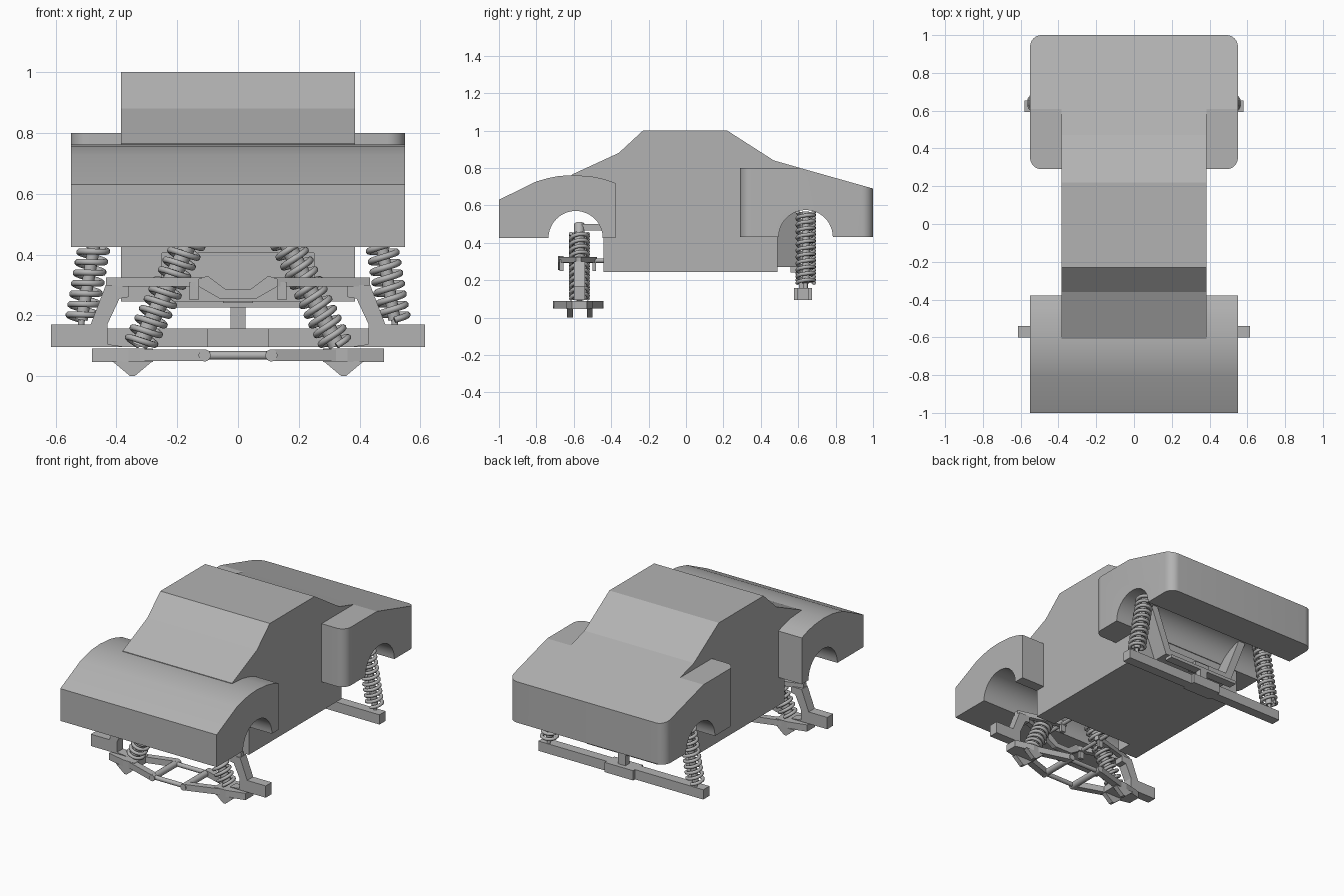
import bpy, bmesh, math
from mathutils import Vector

old = bpy.data.objects.get("Cube")
if old:
    bpy.data.objects.remove(old, do_unlink=True)

grey = bpy.data.materials.new("plain grey")
grey.use_nodes = True
GREY = (0.45, 0.45, 0.45, 1)
grey.diffuse_color = GREY
grey.node_tree.nodes["Principled BSDF"].inputs["Base Color"].default_value = GREY


def finish(name, bm, angle=None):
    bmesh.ops.recalc_face_normals(bm, faces=bm.faces)
    mesh = bpy.data.meshes.new(name)
    bm.to_mesh(mesh)
    bm.free()
    mesh.materials.append(grey)
    ob = bpy.data.objects.new(name, mesh)
    bpy.context.collection.objects.link(ob)
    if angle:
        bpy.ops.object.select_all(action='DESELECT')
        ob.select_set(True)
        bpy.context.view_layer.objects.active = ob
        bpy.ops.object.shade_smooth_by_angle(angle=math.radians(angle))
    return ob


def prism(name, outline, axis, lo, hi, angle=None, corner=0):
    """Extrude a 2D outline along axis 0 (y,z), 1 (x,z) or 2 (x,y)."""
    bm = bmesh.new()

    def point(p, d):
        v = list(p)
        v.insert(axis, d)
        return bm.verts.new(v)
    a = [point(p, lo) for p in outline]
    b = [point(p, hi) for p in outline]
    bm.faces.new(a)
    bm.faces.new(b)
    n = len(a)
    for i in range(n):
        bm.faces.new((a[i], a[(i + 1) % n], b[(i + 1) % n], b[i]))
    if corner:  # round the upright outer corners
        ys = [p[0] for p in outline]
        upright = [e for e in bm.edges
                   if all(abs(v.co.y - y) < 1e-4 for v in e.verts for y in [e.verts[0].co.y])
                   and any(abs(e.verts[0].co.y - y) < 1e-4 for y in (min(ys), max(ys)))
                   and abs(e.verts[0].co.x - e.verts[1].co.x) < 1e-4]
        bmesh.ops.bevel(bm, geom=upright, offset=corner, segments=8,
                        profile=0.5, affect='EDGES')
    return finish(name, bm, angle)


def box(name, x, y, z):
    return prism(name, [(x[0], y[0]), (x[1], y[0]), (x[1], y[1]), (x[0], y[1])], 2, *z)


def rod(name, p, q, r, sides=16):
    p, q = Vector(p), Vector(q)
    bm = bmesh.new()
    bmesh.ops.create_cone(bm, cap_ends=True, segments=sides, radius1=r, radius2=r,
                          depth=(q - p).length)
    turn = (q - p).to_track_quat('Z', 'Y').to_matrix().to_4x4()
    turn.translation = (p + q) / 2
    bm.transform(turn)
    return finish(name, bm, 40)


def beam(name, p, q, width, z):
    """Flat bar between two plan points."""
    p, q = Vector(p), Vector(q)
    s = (q - p).orthogonal().normalized() * width / 2
    return prism(name, [p + s, q + s, q - s, p - s], 2, *z)


def spring(name, p, q, radius, wire, turns):
    p, q = Vector(p), Vector(q)
    turn = (q - p).to_track_quat('Z', 'Y')
    curve = bpy.data.curves.new(name, 'CURVE')
    curve.dimensions = '3D'
    curve.bevel_depth = wire
    curve.bevel_resolution = 2
    curve.use_fill_caps = True
    line = curve.splines.new('POLY')
    steps = turns * 18
    line.points.add(steps)
    for i, pt in enumerate(line.points):
        a = math.tau * i / 18
        v = p + turn @ Vector((math.cos(a) * radius, math.sin(a) * radius,
                               (q - p).length * i / steps))
        pt.co = (*v, 1)
    tmp = bpy.data.objects.new(name + " path", curve)
    bpy.context.collection.objects.link(tmp)
    dg = bpy.context.evaluated_depsgraph_get()
    mesh = bpy.data.meshes.new_from_object(tmp.evaluated_get(dg))
    bpy.data.objects.remove(tmp, do_unlink=True)
    bm = bmesh.new()
    bm.from_mesh(mesh)
    bpy.data.meshes.remove(mesh)
    return finish(name, bm, 60)


def arch(cy, cz, r):
    """Wheel arch points, back to front."""
    return [(cy + r * math.cos(math.pi * i / 24), cz + r * math.sin(math.pi * i / 24))
            for i in range(25)]


# Body: front shell, rear shell and narrow cabin
hood = [(-1, 0.425), (-1, 0.63), (-0.8, 0.728), (-0.74, 0.745), (-0.68, 0.757),
        (-0.6, 0.762), (-0.5, 0.754), (-0.44, 0.741), (-0.378, 0.72), (-0.378, 0.425)]
prism("front_shell", hood + arch(-0.59, 0.425, 0.145), 0, -0.55, 0.55, 20)
tail = [(1, 0.43), (1, 0.69), (0.61, 0.8), (0.29, 0.8), (0.29, 0.43)]
prism("rear_shell", tail + arch(0.64, 0.43, 0.145)[::-1], 0, -0.55, 0.55, 15, corner=0.06)
cabin_top = [(-0.44, 0.405), (-0.44, 0.6), (-0.61, 0.7), (-0.61, 0.765), (-0.36, 0.88),
             (-0.23, 1), (0.22, 1), (0.47, 0.84), (0.61, 0.8), (0.6, 0.6),
             (0.49, 0.6), (0.49, 0.405)]
prism("cabin", cabin_top, 0, -0.385, 0.385)
# Lower tub with a notch at the front for the suspension
tub = [(-0.385, -0.44), (-0.25, -0.44), (-0.25, -0.34), (0.25, -0.34), (0.25, -0.44),
       (0.385, -0.44), (0.385, 0.49), (-0.385, 0.49)]
prism("lower_tub", tub, 2, 0.245, 0.405)

# Tapered U frame behind the tub
frame = [(-0.37, 0.58), (-0.25, 0.27), (0.25, 0.27), (0.37, 0.58),
         (0.32, 0.58), (0.215, 0.31), (-0.215, 0.31), (-0.32, 0.58)]
prism("rear_frame", frame, 1, 0.49, 0.595)

# Rear axle
box("rear_axle_beam", (-0.58, 0.58), (0.593, 0.655), (0.095, 0.157))
box("rear_axle_block", (-0.1, 0.1), (0.577, 0.674), (0.095, 0.157))
box("rear_axle_post", (-0.025, 0.025), (0.605, 0.645), (0.157, 0.23))
box("rear_cross_bar", (-0.25, 0.25), (0.59, 0.645), (0.225, 0.245))
box("rear_frame_foot", (-0.05, 0.05), (0.56, 0.63), (0.24, 0.28))

# Front centre parts
dish = [(-0.13, 0.295), (-0.06, 0.255), (0.06, 0.255), (0.13, 0.295), (0.13, 0.32),
        (0.1, 0.33), (0.04, 0.285), (-0.04, 0.285), (-0.1, 0.33), (-0.13, 0.32)]
prism("upper_arm_bridge", dish, 1, -0.685, -0.655)
for y in (-0.69, -0.47):
    rod("lower_link", (-0.11, y, 0.068), (0.11, y, 0.068), 0.014)

# Suspension parts repeated on both sides
for s, side in ((1, "left"), (-1, "right")):
    # rear spring and damper
    low, high = Vector((s * 0.515, 0.64, 0.185)), Vector((s * 0.45, 0.64, 0.565))
    spring(side + "_rear_spring", low, high, 0.045, 0.0105, 11)
    rod(side + "_rear_damper", low, high, 0.02)
    rod(side + "_rear_damper_stem", (s * 0.518, 0.64, 0.14), low, 0.011)

    # front spring and damper
    low, high = Vector((s * 0.325, -0.57, 0.1)), Vector((s * 0.155, -0.57, 0.45))
    spring(side + "_front_spring", low, high, 0.046, 0.0105, 11)
    rod(side + "_front_damper", low, high, 0.027)
    rod(side + "_front_damper_cap", high, (s * 0.132, -0.57, 0.5), 0.028)
    box(side + "_front_damper_mount", sorted((s * 0.1, s * 0.16)), (-0.57, -0.43), (0.465, 0.5))

    # knuckle with stub axle
    knuckle = [(0.615, 0.095), (0.615, 0.17), (0.485, 0.17), (0.435, 0.3), (0.36, 0.3),
               (0.36, 0.26), (0.39, 0.255), (0.43, 0.17), (0.43, 0.105), (0.36, 0.095)]
    prism(side + "_knuckle", [(s * x, z) for x, z in knuckle], 1, -0.6, -0.54)

    # arms, upper and lower, each with two legs
    for y in (-0.665, -0.49):
        beam(side + "_upper_arm", (s * 0.43, -0.575), (s * 0.12, y), 0.03, (0.295, 0.325))
        box(side + "_upper_arm_hanger", sorted((s * 0.13, s * 0.16)), (y - 0.01, y + 0.01),
            (0.25, 0.31))
    rod(side + "_upper_pivot", (s * 0.145, -0.67, 0.305), (s * 0.145, -0.34, 0.305), 0.012)
    plate = [(0.48, -0.61), (0.48, -0.53), (0.36, -0.5), (0.28, -0.5), (0.28, -0.64), (0.36, -0.64)]
    prism(side + "_lower_arm_plate", [(s * x, y) for x, y in plate], 2, 0.047, 0.09)
    for y, y_out in ((-0.69, -0.62), (-0.46, -0.52)):
        beam(side + "_lower_arm", (s * 0.32, y_out), (s * 0.11, y), 0.04, (0.05, 0.088))
    rod(side + "_lower_pivot", (s * 0.11, -0.71, 0.068), (s * 0.11, -0.44, 0.068), 0.02)
    wedge = [(0.28, 0.05), (0.34, 0), (0.355, 0), (0.415, 0.05)]
    for y in (-0.635, -0.53):
        prism(side + "_lower_arm_foot", [(s * x, z) for x, z in wedge], 1, y, y + 0.03)
